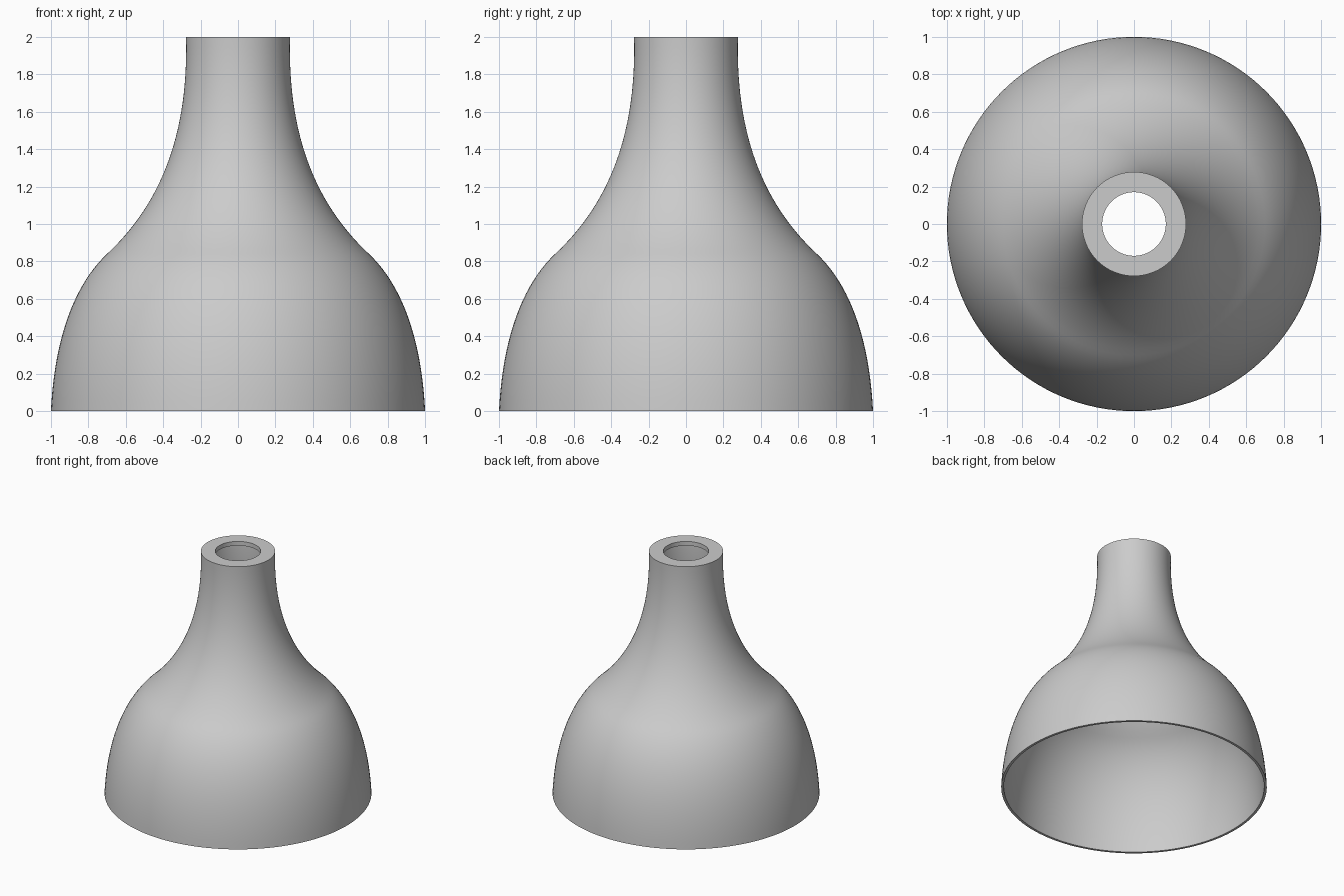
import bpy, bmesh, math
from mathutils import Vector

cube = bpy.data.objects.get("Cube")
if cube:
    bpy.data.objects.remove(cube)

SEGMENTS = 128
WALL = 0.02


def bezier(p0, p1, p2, p3, steps):
    """Points along a cubic curve in the radius/height plane."""
    pts = [Vector(p) for p in (p0, p1, p2, p3)]
    out = []
    for i in range(steps + 1):
        t = i / steps
        u = 1 - t
        out.append(pts[0] * u**3 + pts[1] * 3 * u * u * t
                   + pts[2] * 3 * u * t * t + pts[3] * t**3)
    return out


def offset_inward(points, distance):
    """Shift a profile towards the axis along its normals."""
    out = []
    for i, p in enumerate(points):
        d = (points[min(i + 1, len(points) - 1)] - points[max(i - 1, 0)]).normalized()
        out.append(p + Vector((-d.y, d.x)) * distance)
    return out


def lathe(name, profile, material):
    """Revolve a closed radius/height profile around z."""
    bm = bmesh.new()
    rings = []
    for s in range(SEGMENTS):
        a = math.tau * s / SEGMENTS
        rings.append([bm.verts.new((p.x * math.cos(a), p.x * math.sin(a), p.y))
                      for p in profile])
    n = len(profile)
    for s in range(SEGMENTS):
        a, b = rings[s], rings[(s + 1) % SEGMENTS]
        for i in range(n):
            j = (i + 1) % n
            bm.faces.new((a[i], b[i], b[j], a[j]))
    bmesh.ops.recalc_face_normals(bm, faces=bm.faces)
    mesh = bpy.data.meshes.new(name)
    bm.to_mesh(mesh)
    bm.free()
    mesh.materials.append(material)
    obj = bpy.data.objects.new(name, mesh)
    bpy.context.collection.objects.link(obj)
    bpy.ops.object.select_all(action='DESELECT')
    obj.select_set(True)
    bpy.context.view_layer.objects.active = obj
    bpy.ops.object.shade_smooth_by_angle(angle=math.radians(30))
    return obj


# Single grey finish
grey = bpy.data.materials.new("light grey")
grey.use_nodes = True
colour = (0.6, 0.6, 0.6, 1)
grey.diffuse_color = colour
grey.node_tree.nodes["Principled BSDF"].inputs["Base Color"].default_value = colour

# Domed skirt flowing into a concave neck
skirt = bezier((1, 0), (0.98, 0.4), (0.87, 0.68), (0.7, 0.84), 20)
neck = bezier((0.7, 0.84), (0.4, 1.12), (0.265, 1.5), (0.278, 2), 28)
outer = skirt + neck[1:]

# Thin inner wall, ending under the flat collar at the top
inner = offset_inward(outer, WALL)
inner[0].y = 0
inner[-1].y = 2 - 0.035

# Collar with a round cable hole
hole = 0.17
collar = [Vector((hole, 2)), Vector((hole, inner[-1].y))]

lathe("lamp_shade", outer + collar + inner[::-1], grey)
